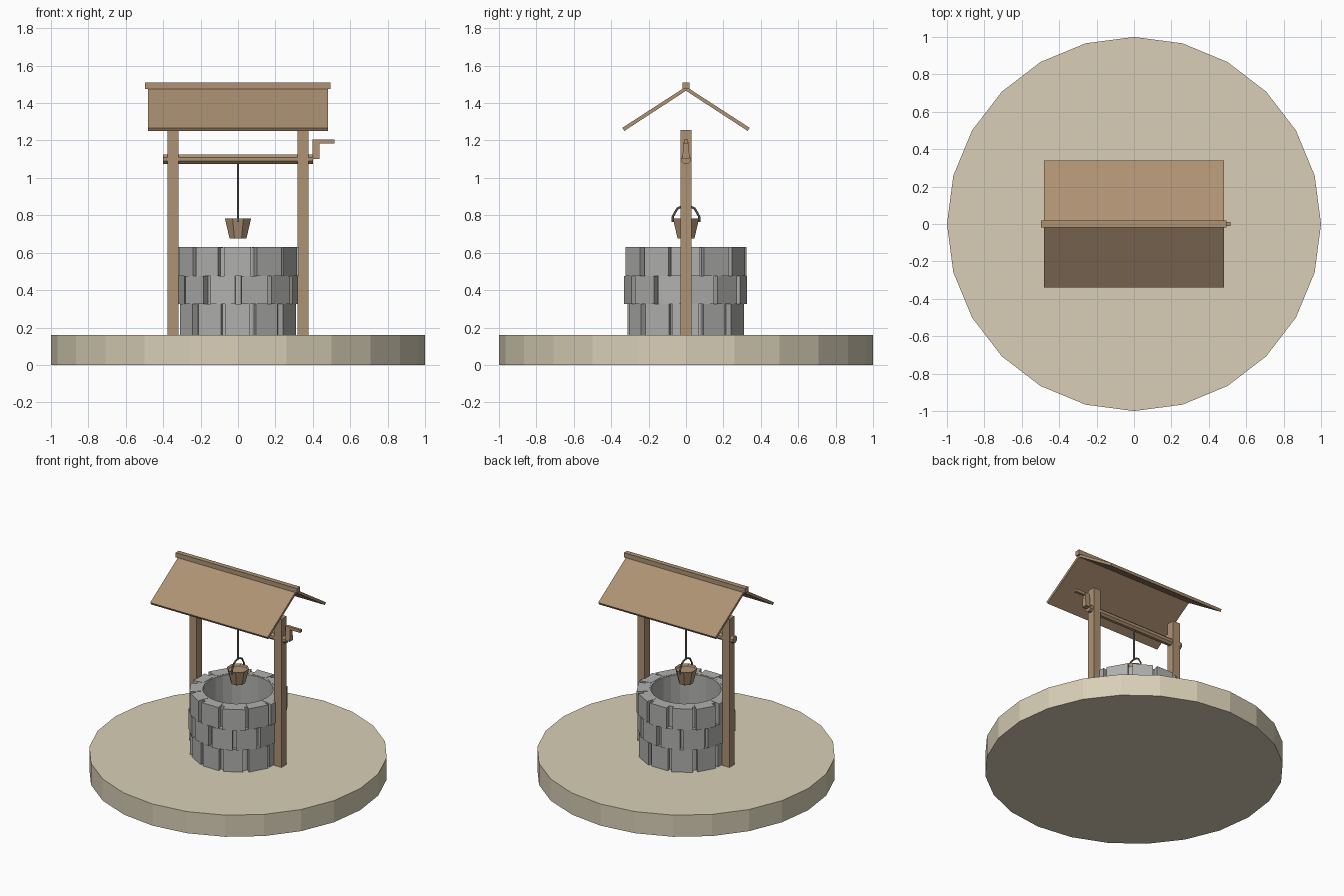
import bpy, bmesh, math, random
from mathutils import Vector, Matrix

random.seed(4)
cube = bpy.data.objects.get("Cube")
if cube:
    bpy.data.objects.remove(cube, do_unlink=True)


def material(name, hex_code):
    rgb = [int(hex_code[i:i + 2], 16) / 255 for i in (0, 2, 4)]
    lin = [c / 12.92 if c <= 0.04045 else ((c + 0.055) / 1.055) ** 2.4 for c in rgb]
    m = bpy.data.materials.new(name)
    m.use_nodes = True
    m.diffuse_color = (*lin, 1)
    m.node_tree.nodes["Principled BSDF"].inputs["Base Color"].default_value = (*lin, 1)
    return m


SAND = material("sand", "d8cfb6")
STONE = material("stone", "b0b0ae")
WOOD = material("wood", "ae9274")
ROPE = material("rope", "7d7a72")


def finish(bm, name, mat):
    bmesh.ops.recalc_face_normals(bm, faces=bm.faces)
    mesh = bpy.data.meshes.new(name)
    bm.to_mesh(mesh)
    bm.free()
    mesh.materials.append(mat)
    obj = bpy.data.objects.new(name, mesh)
    bpy.context.collection.objects.link(obj)
    return obj


def box(name, lo, hi, mat):
    bm = bmesh.new()
    lo, hi = Vector(lo), Vector(hi)
    size = Matrix.Diagonal((*(hi - lo), 1))
    bmesh.ops.create_cube(bm, size=1, matrix=Matrix.Translation((lo + hi) / 2) @ size)
    return finish(bm, name, mat)


def cylinder(name, start, end, r1, r2, sides, mat, turn=0):
    bm = bmesh.new()
    start, end = Vector(start), Vector(end)
    axis = end - start
    place = (Matrix.Translation((start + end) / 2)
             @ axis.to_track_quat("Z", "Y").to_matrix().to_4x4()
             @ Matrix.Rotation(turn, 4, "Z"))
    bmesh.ops.create_cone(bm, cap_ends=True, segments=sides, radius1=r1, radius2=r2,
                          depth=axis.length, matrix=place)
    return finish(bm, name, mat)


def prism(bm, outline, shift):
    """Extrude a closed outline of points along a vector."""
    face = bm.faces.new([bm.verts.new(p) for p in outline])
    new = bmesh.ops.extrude_face_region(bm, geom=[face])["geom"]
    bmesh.ops.translate(bm, vec=shift, verts=[v for v in new if isinstance(v, bmesh.types.BMVert)])


def polar(r, a, z):
    return Vector((r * math.sin(a), -r * math.cos(a), z))


# Ground disc
cylinder("ground_disc", (0, 0, 0), (0, 0, 0.16), 1, 1, 24, SAND)

# Inner wall of the well: a plain tube
bm = bmesh.new()
loop = [(0.236, 0.16), (0.29, 0.16), (0.29, 0.628), (0.236, 0.628)]
ring = [bm.verts.new((r, 0, z)) for r, z in loop]
edges = [bm.edges.new((ring[i], ring[(i + 1) % 4])) for i in range(4)]
bmesh.ops.spin(bm, geom=ring + edges, cent=(0, 0, 0), axis=(0, 0, 1),
               angle=math.tau, steps=24, use_duplicate=False)
bmesh.ops.remove_doubles(bm, verts=bm.verts, dist=0.0005)
finish(bm, "well_inner_wall", STONE)

# Three staggered courses of stones
courses = [("bottom", 0.16, 0.325, 0.32), ("middle", 0.325, 0.475, 0.328), ("top", 0.475, 0.63, 0.333)]
for row, (label, z0, z1, radius) in enumerate(courses):
    bm = bmesh.new()
    for k in range(12):
        mid = math.radians(30 * k + 15 * (row % 2) + random.uniform(-1, 1))
        half = math.radians(random.uniform(11.8, 13.2))
        r = radius + random.uniform(-0.006, 0.006)
        outline = [polar(0.25, mid - half, z0), polar(r, mid - half, z0),
                   polar(r, mid + half, z0), polar(0.25, mid + half, z0)]
        prism(bm, outline, (0, 0, z1 - z0))
    finish(bm, label + "_stone_course", STONE)

# Posts
for side, x in (("left", 0.347), ("right", -0.347)):
    box(side + "_post", (x - 0.03, -0.03, 0.16), (x + 0.03, 0.03, 1.255), WOOD)

# Two roof slopes and the ridge beam
for side, s in (("front", -1), ("back", 1)):
    top, eave = Vector((-0.48, 0, 1.488)), Vector((-0.48, s * 0.34, 1.268))
    drop = Vector((0, -s * 0.01, -0.017))
    bm = bmesh.new()
    prism(bm, [top, eave, eave + drop, top + Vector((0, 0, -0.022))], (0.96, 0, 0))
    finish(bm, side + "_roof_slope", WOOD)
box("ridge_beam", (-0.497, -0.018, 1.475), (0.495, 0.018, 1.51), WOOD)

# Axle and crank
cylinder("axle", (-0.4, 0, 1.1), (0.4, 0, 1.1), 0.027, 0.027, 8, WOOD, math.pi / 8)
bm = bmesh.new()
prism(bm, [(0.398, -0.02, 1.1), (0.398, 0.02, 1.1), (0.398, 0.011, 1.205), (0.398, -0.011, 1.205)],
      (0.038, 0, 0))
finish(bm, "crank_arm", WOOD)
box("crank_handle", (0.43, -0.01, 1.184), (0.515, 0.01, 1.205), WOOD)

# Bucket with a recessed top
bucket = cylinder("bucket", (0, 0, 0.677), (0, 0, 0.783), 0.049, 0.076, 8, WOOD, math.pi / 8)
bm = bmesh.new()
bm.from_mesh(bucket.data)
bm.normal_update()
lid = [f for f in bm.faces if f.normal.z > 0.9]
bmesh.ops.inset_region(bm, faces=lid, thickness=0.009, depth=0)
bmesh.ops.translate(bm, verts=lid[0].verts, vec=(0, 0, -0.015))
bm.to_mesh(bucket.data)
bm.free()

# Bucket handle and rope
points = [(-0.072, 0.765), (-0.07, 0.795), (-0.047, 0.835), (-0.02, 0.85),
          (0.02, 0.85), (0.047, 0.835), (0.07, 0.795), (0.072, 0.765)]
for i, (a, b) in enumerate(zip(points, points[1:])):
    cylinder("bucket_handle_" + str(i + 1), (0, *a), (0, *b), 0.006, 0.006, 6, ROPE)
cylinder("rope", (0, 0, 0.848), (0, 0, 1.09), 0.007, 0.007, 6, ROPE)
